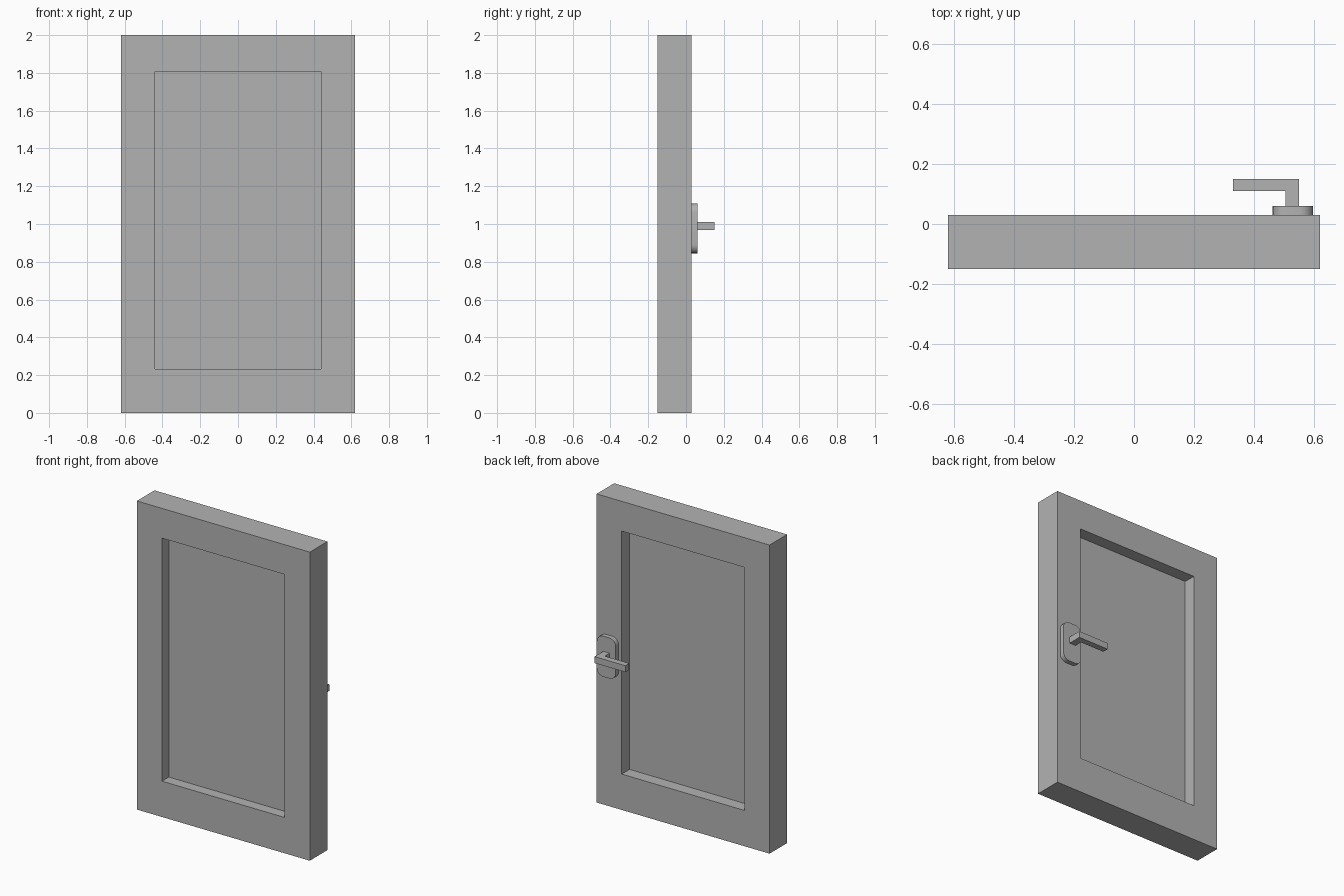
import bpy, bmesh
from math import cos, sin, pi

cube = bpy.data.objects.get("Cube")
if cube:
    bpy.data.objects.remove(cube, do_unlink=True)

# One plain grey for every part
grey = bpy.data.materials.new("plain grey")
grey.use_nodes = True
colour = (0.45, 0.45, 0.45, 1)
grey.diffuse_color = colour
grey.node_tree.nodes["Principled BSDF"].inputs["Base Color"].default_value = colour


def finish(name, bm):
    bmesh.ops.recalc_face_normals(bm, faces=bm.faces)
    mesh = bpy.data.meshes.new(name)
    bm.to_mesh(mesh)
    bm.free()
    mesh.materials.append(grey)
    obj = bpy.data.objects.new(name, mesh)
    bpy.context.collection.objects.link(obj)
    return obj


def prism(name, outline, axis, start, end):
    """Extrude a closed 2D outline along y or z."""
    bm = bmesh.new()
    place = {"y": lambda a, b: (a, start, b), "z": lambda a, b: (a, b, start)}[axis]
    face = bm.faces.new([bm.verts.new(place(a, b)) for a, b in outline])
    moved = bmesh.ops.extrude_face_region(bm, geom=[face])["geom"]
    depth = end - start
    shift = (0, depth, 0) if axis == "y" else (0, 0, depth)
    bmesh.ops.translate(bm, vec=shift, verts=[v for v in moved if isinstance(v, bmesh.types.BMVert)])
    return finish(name, bm)


def rectangle(x0, x1, z0, z1):
    return [(x0, z0), (x1, z0), (x1, z1), (x0, z1)]


def rounded(x0, x1, z0, z1, r, steps=5):
    centres = [(x1 - r, z1 - r), (x0 + r, z1 - r), (x0 + r, z0 + r), (x1 - r, z0 + r)]
    return [(cx + r * cos((q + i / steps) * pi / 2), cz + r * sin((q + i / steps) * pi / 2))
            for q, (cx, cz) in enumerate(centres) for i in range(steps + 1)]


# Frame: mitred ring around the opening
bm = bmesh.new()
loops = [[bm.verts.new((x, y, z)) for x, z in outline]
         for outline, y in ((rectangle(-0.62, 0.62, 0, 2), -0.15),
                            (rectangle(-0.62, 0.62, 0, 2), 0.03),
                            (rectangle(-0.44, 0.44, 0.232, 1.807), 0.03),
                            (rectangle(-0.44, 0.44, 0.232, 1.807), -0.15))]
for a, b in zip(loops, loops[1:] + loops[:1]):
    for i in range(4):
        j = (i + 1) % 4
        bm.faces.new((a[i], a[j], b[j], b[i]))
finish("door_frame", bm)

# Recessed panel filling the opening
prism("inner_panel", rectangle(-0.44, 0.44, 0.232, 1.807), "y", -0.08, -0.05)

# Handle backplate with rounded corners
plate = prism("handle_plate", rounded(0.462, 0.598, 0.845, 1.108, 0.045), "y", 0.03, 0.06)
bpy.context.view_layer.objects.active = plate
plate.select_set(True)
bpy.ops.object.shade_smooth_by_angle()

# L-shaped lever, seen in plan and extruded upward
lever = [(0.505, 0.06), (0.55, 0.06), (0.55, 0.15), (0.33, 0.15), (0.33, 0.11), (0.505, 0.11)]
prism("lever_handle", lever, "z", 0.968, 1.01)
